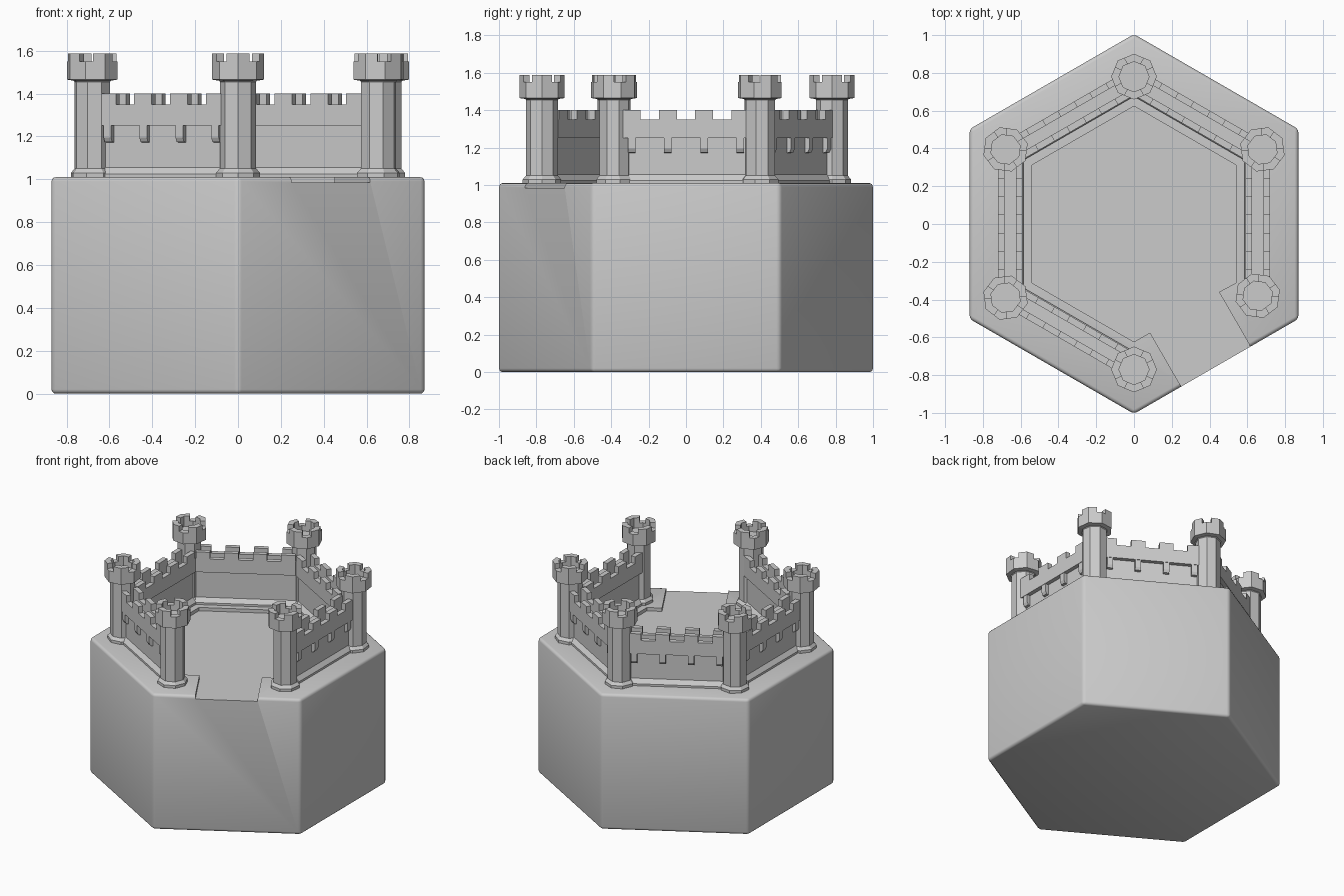
import bpy, bmesh
from math import sin, cos, radians, pi
from mathutils import Matrix, Vector

if "Cube" in bpy.data.objects:
    bpy.data.objects.remove(bpy.data.objects["Cube"])


def finish(bm, name, matrix=None):
    bmesh.ops.recalc_face_normals(bm, faces=bm.faces)
    me = bpy.data.meshes.new(name)
    bm.to_mesh(me)
    bm.free()
    ob = bpy.data.objects.new(name, me)
    bpy.context.collection.objects.link(ob)
    if matrix is not None:
        ob.matrix_world = matrix
    return ob


def prism(bm, pts, axis):
    """Sweep a closed polygon of 3D points along a vector."""
    a = [bm.verts.new(p) for p in pts]
    b = [bm.verts.new(Vector(p) + Vector(axis)) for p in pts]
    bm.faces.new(a)
    bm.faces.new(b[::-1])
    n = len(a)
    for i in range(n):
        bm.faces.new((a[i], a[(i + 1) % n], b[(i + 1) % n], b[i]))


def box(bm, x0, x1, y0, y1, z0, z1):
    prism(bm, [(x0, y0, z0), (x1, y0, z0), (x1, y1, z0), (x0, y1, z0)], (0, 0, z1 - z0))


# Hexagonal base block with rounded edges
bm = bmesh.new()
R = 1.005
prism(bm, [(R * cos(radians(30 + 60 * i)), R * sin(radians(30 + 60 * i)), 0) for i in range(6)], (0, 0, 1.01))
bmesh.ops.recalc_face_normals(bm, faces=bm.faces)
bmesh.ops.bevel(bm, geom=bm.edges[:], offset=0.02, segments=3, profile=0.5, affect='EDGES')
base = finish(bm, "base_block")

# Sunken courtyard and gate road, cut from the top of the base
bm = bmesh.new()
prism(bm, [(0.54, 0.312, 0.985), (0, 0.624, 0.985), (-0.54, 0.312, 0.985), (-0.54, -0.312, 0.985),
           (0, -0.624, 0.985), (0.085, -0.575, 0.985), (0.335, -1.008, 0.985),
           (0.70, -0.793, 0.985), (0.45, -0.36, 0.985), (0.54, -0.312, 0.985)], (0, 0, 0.1))
cutter = finish(bm, "courtyard_cutter")
cutter.hide_render = True
mod = base.modifiers.new("courtyard", 'BOOLEAN')
mod.operation = 'DIFFERENCE'
mod.solver = 'EXACT'
mod.object = cutter
bpy.context.view_layer.objects.active = base
base.select_set(True)
bpy.ops.object.modifier_apply(modifier=mod.name)
bpy.ops.object.shade_smooth_by_angle(angle=radians(35))
bpy.data.objects.remove(cutter)


# Curtain wall: local x points outward, y runs along the wall
def wall(name, angle):
    bm = bmesh.new()
    profile = [(0.585, 1.0), (0.585, 1.025), (0.61, 1.055), (0.61, 1.25), (0.59, 1.25), (0.59, 1.35),
               (0.625, 1.35), (0.625, 1.30), (0.685, 1.30), (0.685, 1.35), (0.72, 1.35),
               (0.72, 1.25), (0.69, 1.25), (0.69, 1.055), (0.715, 1.025), (0.715, 1.0)]
    prism(bm, [(x, -0.34, z) for x, z in profile], (0, 0.68, 0))
    for y in (-0.29, -0.097, 0.097, 0.29):
        # merlons on both parapets
        for x0 in (0.59, 0.685):
            box(bm, x0, x0 + 0.035, y - 0.048, y + 0.048, 1.345, 1.40)
        # bracket under the outer parapet
        prism(bm, [(x, y - 0.02, z) for x, z in
                   ((0.68, 1.255), (0.717, 1.255), (0.717, 1.195), (0.707, 1.175), (0.68, 1.17))], (0, 0.04, 0))
    return finish(bm, name, Matrix.Rotation(radians(angle), 4, 'Z'))


for i, a in enumerate((0, 60, 120, 180, 240)):
    wall(f"curtain_wall_{i + 1}", a)


# Octagonal tower with a battlemented crown
def tower(name, x, y, angle):
    bm = bmesh.new()
    profile = [(0.103, 1.0), (0.103, 1.03), (0.085, 1.05), (0.085, 1.455), (0.09, 1.46), (0.121, 1.465),
               (0.121, 1.55), (0.08, 1.55), (0.08, 1.51)]
    rings = [[bm.verts.new((r * cos(k * pi / 4), r * sin(k * pi / 4), z)) for k in range(8)] for r, z in profile]
    for lo, hi in zip(rings, rings[1:]):
        for k in range(8):
            bm.faces.new((lo[k], lo[(k + 1) % 8], hi[(k + 1) % 8], hi[k]))
    bm.faces.new(rings[0])
    bm.faces.new(rings[-1])

    def edge(r, deg):
        rr = r * cos(pi / 8) / cos(radians(deg % 45 - 22.5))
        return (rr * cos(radians(deg)), rr * sin(radians(deg)), 1.545)

    for c in (0, 90, 180, 270):
        arc = (c - 28, c, c + 28)
        prism(bm, [edge(0.121, a) for a in arc] + [edge(0.08, a) for a in arc[::-1]], (0, 0, 0.043))
    finish(bm, name, Matrix.Translation((x, y, 0)) @ Matrix.Rotation(radians(angle), 4, 'Z'))


for i, (x, y, a) in enumerate(((0.68, 0.395, 30), (0, 0.78, 90), (-0.68, 0.395, 150),
                               (-0.68, -0.39, 210), (0, -0.77, 270), (0.655, -0.38, 330))):
    tower(f"tower_{i + 1}", x, y, a)
